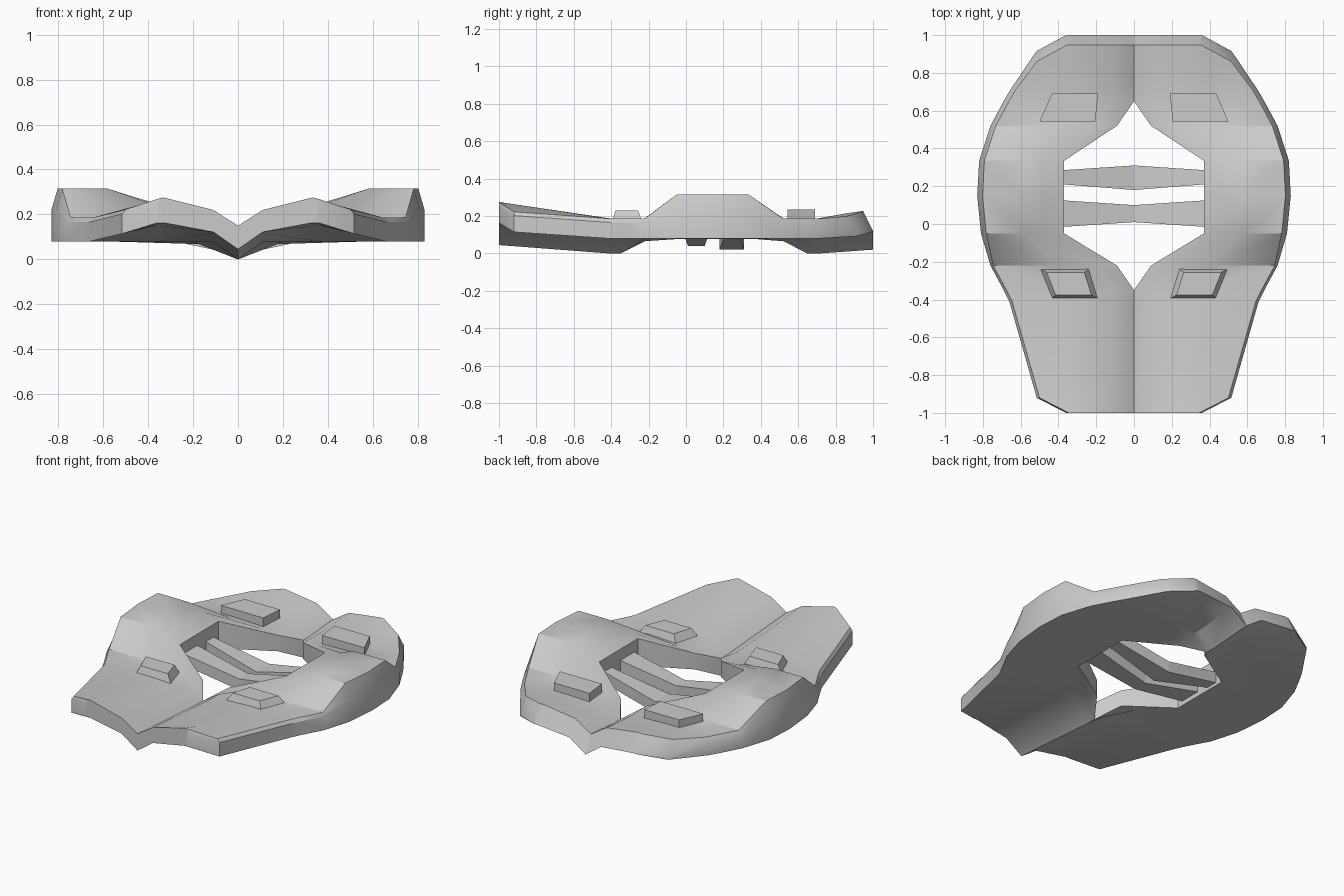
import bpy, bmesh, math

if "Cube" in bpy.data.objects:
    bpy.data.objects.remove(bpy.data.objects["Cube"])


def finish(bm, name):
    bmesh.ops.remove_doubles(bm, verts=bm.verts, dist=0.0004)
    bmesh.ops.recalc_face_normals(bm, faces=bm.faces)
    me = bpy.data.meshes.new(name)
    bm.to_mesh(me)
    bm.free()
    ob = bpy.data.objects.new(name, me)
    bpy.context.collection.objects.link(ob)
    return ob


def skin(bm, rings):
    """Closed solid through matching rings of points."""
    rings = [[bm.verts.new(p) for p in r] for r in rings]
    n = len(rings[0])
    for a, b in zip(rings, rings[1:]):
        for i in range(n):
            j = (i + 1) % n
            bm.faces.new((a[i], a[j], b[j], b[i]))
    bm.faces.new(rings[0])
    bm.faces.new(rings[-1])


# Plate outline, front to back: y, half width of opening, half width of plate
OUTLINE = [(-1, 0, .36), (-.92, 0, .515), (-.41, 0, .66), (-.35, 0, .69), (-.22, .09, .76),
           (-.05, .37, .81), (.15, .37, .83), (.335, .37, .82), (.52, .09, .76),
           (.65, 0, .69), (.71, 0, .655), (.915, 0, .517), (1, 0, .36)]


def section(y, xin, xrim):
    """Top points (inner, mid, ridge, lip, rim) and bottom points (inner, mid, ridge, rim)."""
    k = xin / .37
    xs = (xin, .11 + .36 * k, min(.36 + .22 * k, xrim - .03))
    # the ends rise into a folded wave, the middle arches up
    rise = max(0, (-.41 - y) / .59, .45 * (y - .71) / .29)
    arch = 1 if xin > .3 else 0
    fade = max(0, min(1, (.66 - xrim) / .30))
    if y < -.1:
        inset, drop = .015, .02
    elif y > .9:
        inset, drop = .004, .09 + (y > .99) * .1
    else:
        inset, drop = .028, .095 if arch else .04
    shift = .053 if y > .9 else 0

    def valley(x):
        return min(1, x / .11)

    top_z = (.11 + .07 * valley(xs[0]) + .04 * rise + .07 * arch,
             .18 + .04 * rise + .10 * arch,
             .188 + .087 * rise + .127 * arch)
    bot_z = (.08 * valley(xs[0]) + .045 * rise, .077 + .045 * rise, .08 + .083 * rise)
    rim_b = .08 + .083 * rise * fade
    lip_z = .186 + .087 * rise * fade + .129 * arch
    top = [(x, y - shift, z) for x, z in zip(xs, top_z)]
    top += [(xrim - inset, y - shift, lip_z), (xrim, y, max(rim_b + .002, lip_z - drop))]
    bottom = [(x, y, z) for x, z in zip(xs, bot_z)] + [(xrim, y, rim_b)]
    return top, bottom


# Main plate
bm = bmesh.new()
for s in (1, -1):
    tops, bottoms = [], []
    for row in OUTLINE:
        for pts, store in zip(section(*row), (tops, bottoms)):
            store.append([bm.verts.new((s * x, y, z)) for x, y, z in pts])
    for i in range(len(OUTLINE) - 1):
        for row in (tops, bottoms):
            for j in range(len(row[0]) - 1):
                bm.faces.new((row[i][j], row[i][j + 1], row[i + 1][j + 1], row[i + 1][j]))
        # outer wall
        bm.faces.new((tops[i][4], tops[i + 1][4], bottoms[i + 1][3], bottoms[i][3]))
        # wall of the opening
        if OUTLINE[i][1] or OUTLINE[i + 1][1]:
            bm.faces.new((tops[i][0], tops[i + 1][0], bottoms[i + 1][0], bottoms[i][0]))
    # front and back ends
    for k in (0, -1):
        t, b = tops[k], bottoms[k]
        bm.faces.new((t[0], t[1], b[1], b[0]))
        bm.faces.new((t[1], t[2], b[2], b[1]))
        bm.faces.new((t[2], t[3], t[4], b[3], b[2]))
plate = finish(bm, "plate")
bpy.context.view_layer.objects.active = plate
plate.select_set(True)
bpy.ops.object.shade_smooth_by_angle(angle=math.radians(32))


# Sagging cross bars: y ranges at ends and middle, bottom z at ends and middle
def cross_bar(name, end, mid, z_end, z_mid, thick=.07):
    bm = bmesh.new()
    skin(bm, [[(x, y0, z), (x, y1, z), (x, y1, z + thick), (x, y0, z + thick)]
              for x, (y0, y1), z in ((-.375, end, z_end), (0, mid, z_mid), (.375, end, z_end))])
    finish(bm, name)


cross_bar("front_cross_bar", (-.015, .125), (.01, .10), .11, .04)
cross_bar("back_cross_bar", (.21, .285), (.18, .31), .10, .02)


# Raised pads: tapered at the front, straight at the back
def pad(name, s, base, taper, z0, z1):
    cx = sum(p[0] for p in base) / 4
    cy = sum(p[1] for p in base) / 4
    bm = bmesh.new()
    skin(bm, [[(s * (cx + (x - cx) * f), cy + (y - cy) * f, z) for x, y in base]
              for f, z in ((1, z0), (taper, z1))])
    finish(bm, name)


for s, side in ((1, "right"), (-1, "left")):
    pad("front_pad_" + side, s, [(.235, -.235), (.505, -.235), (.44, -.397), (.185, -.397)], .74, .17, .23)
    pad("back_pad_" + side, s, [(.19, .69), (.435, .69), (.5, .543), (.205, .543)], 1, .16, .236)
